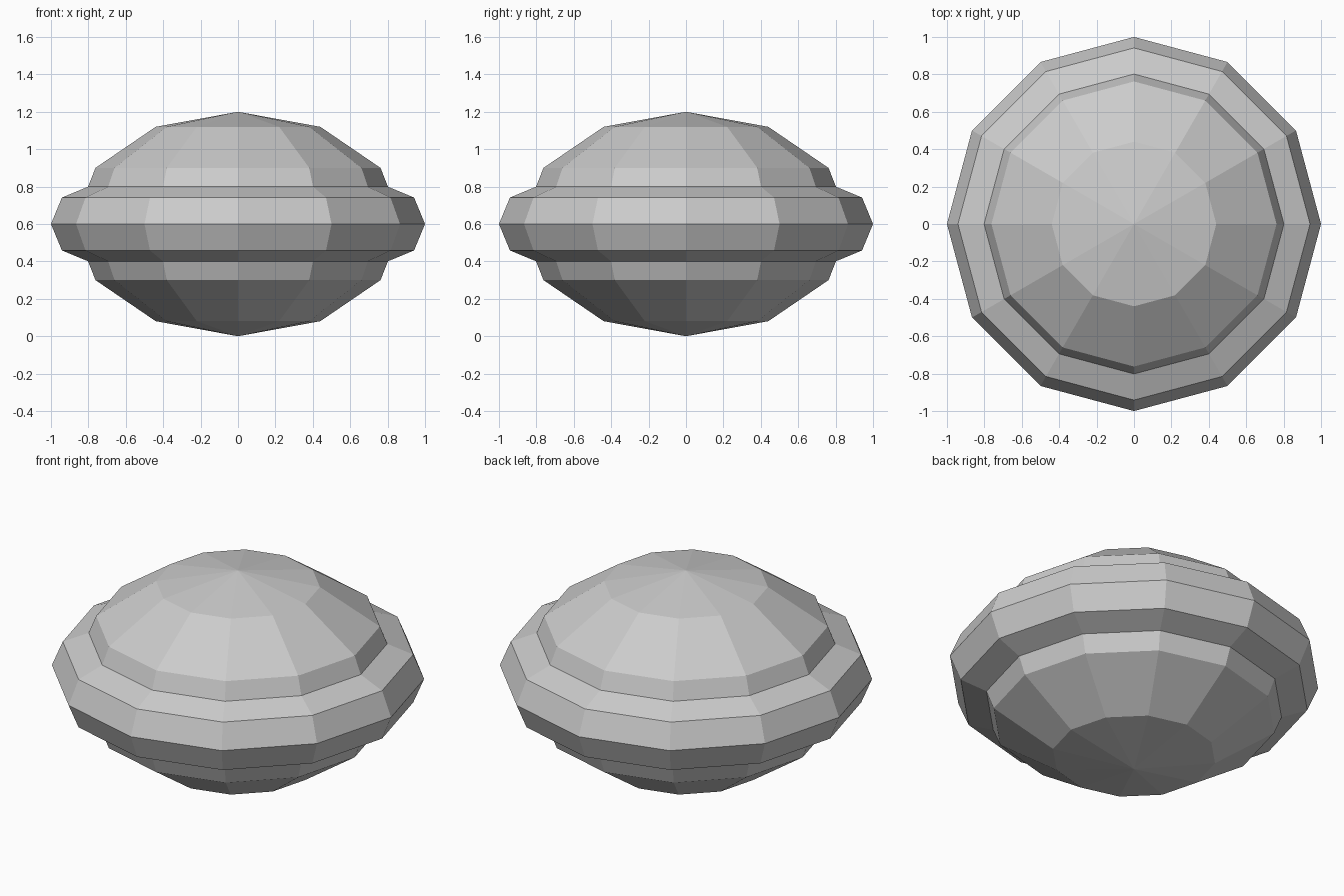
import bpy

if "Cube" in bpy.data.objects:
    bpy.data.objects.remove(bpy.data.objects["Cube"])

SIDES = 12
CENTRE = (0, 0, 0.6)

# Flattened low-poly body
bpy.ops.mesh.primitive_uv_sphere_add(segments=SIDES, ring_count=6, radius=1, location=CENTRE)
body = bpy.context.object
body.name = "body"
body.scale = (0.88, 0.88, 0.6)
bpy.ops.object.transform_apply(location=False, rotation=False, scale=True)

# Faceted ring around the middle
bpy.ops.mesh.primitive_torus_add(major_segments=SIDES, minor_segments=8,
                                 major_radius=0.8, minor_radius=0.2, location=CENTRE)
ring = bpy.context.object
ring.name = "rim_ring"

# Flat facets throughout
for obj in (body, ring):
    for face in obj.data.polygons:
        face.use_smooth = False
